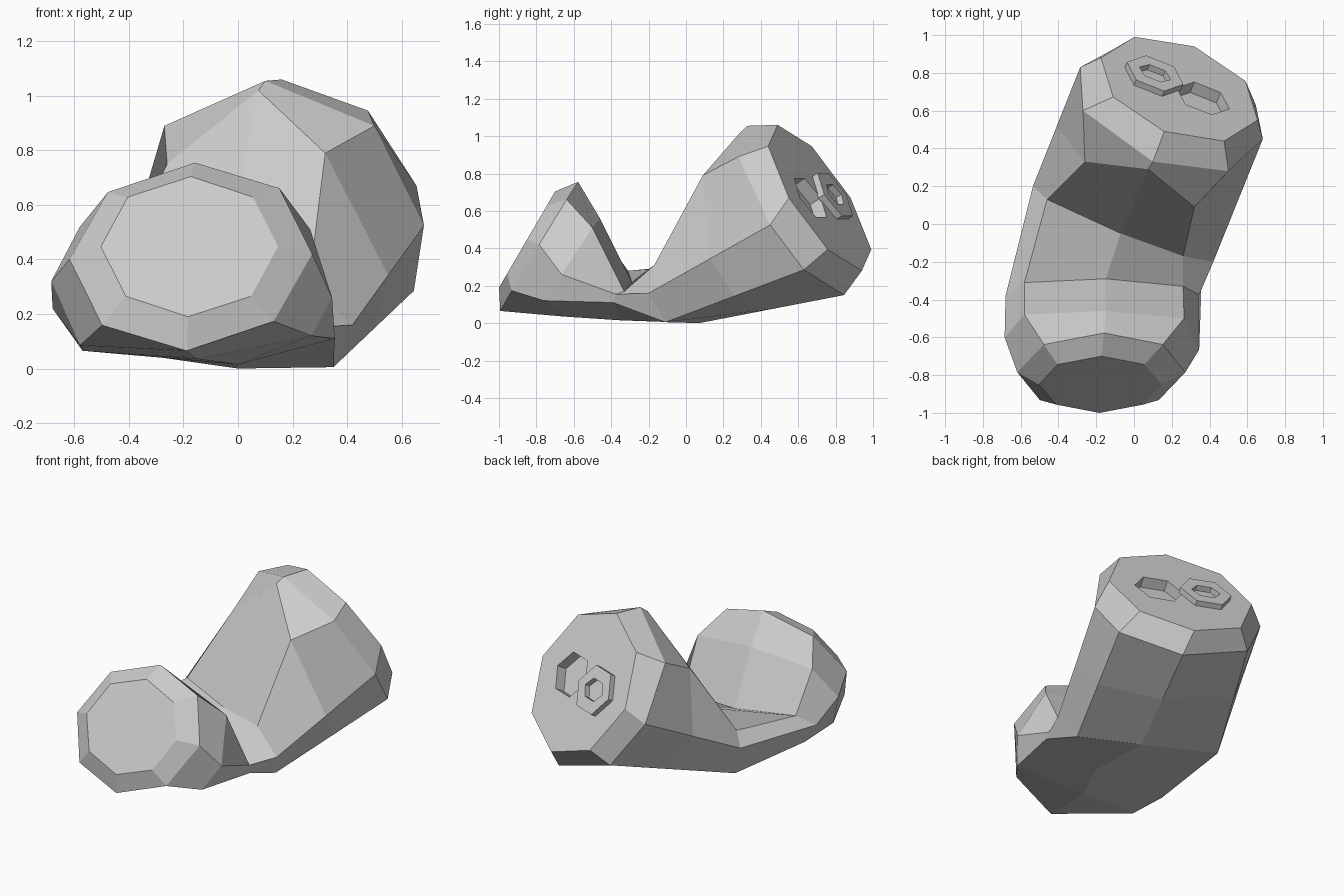
import bpy, bmesh, math
from mathutils import Vector as V

if "Cube" in bpy.data.objects:
    bpy.data.objects.remove(bpy.data.objects["Cube"])


def octagon(c, a, b):
    """Tilted octagon: point 0 lies along b (top), point 2 along a (right)."""
    return [V(c) + V(a) * math.sin(k * math.pi / 4) + V(b) * math.cos(k * math.pi / 4)
            for k in range(8)]


def loft(name, rings, closed=False):
    """Skin a run of rings; either cap the ends or join last ring to first."""
    bm = bmesh.new()
    loops = [[bm.verts.new(p) for p in r] for r in rings]
    pairs = list(zip(loops, loops[1:])) + ([(loops[-1], loops[0])] if closed else [])
    for r, s in pairs:
        for i in range(len(r)):
            j = (i + 1) % len(r)
            bm.faces.new((r[i], r[j], s[j], s[i]))
    if not closed:
        bm.faces.new(loops[0])
        bm.faces.new(loops[-1])
    bmesh.ops.recalc_face_normals(bm, faces=bm.faces)
    me = bpy.data.meshes.new(name)
    bm.to_mesh(me)
    bm.free()
    ob = bpy.data.objects.new(name, me)
    bpy.context.collection.objects.link(ob)
    return ob


# Base end: flat base and rim
base = octagon((-.178, -.85, .447), (.325, 0, 0), (.005, .15, .257))
rim = octagon((-.173, -.785, .41), (.445, 0, .01), (.015, .208, .345))
# Crushed wall between the two ends, each ring running clockwise from the top
front_wall = [(-.15, -.46, .56), (.265, -.5, .51), (.345, -.665, .26), (.27, -.76, .12),
              (-.15, -.65, .035), (-.58, -.7, .085), (-.685, -.6, .32), (-.58, -.48, .52)]
fold_front = [(-.15, -.29, .22), (.26, -.33, .17), (.345, -.375, .155), (.355, -.39, .11),
              (0, -.35, .015), (-.57, -.42, .065), (-.68, -.38, .22), (-.58, -.31, .28)]
fold_back = [(-.07, -.05, .3), (.26, -.17, .31), (.42, -.2, .16), (.35, -.11, .005),
             (0, .07, 0), (-.49, .19, .07), (-.535, .2, .25), (-.46, .13, .32)]
# Lid end: shoulder and lid
shoulder = [V(p) for p in (
    (.1, .33, 1.055), (.5, .28, .89), (.682, .45, .525), (.645, .63, .285),
    (.33, .845, .15), (-.1, .93, .3), (-.285, .83, .58), (-.27, .6, .89))]
lid_c, lid_a, lid_b = V((.24, .715, .67)), V((.415, -.165, 0)), V((-.08, -.225, .39))
lid = octagon(lid_c, lid_a, lid_b)
# Back wall: halfway ring, with the dented top points moved
back_wall = [(V(p) + q) / 2 for p, q in zip(fold_back, shoulder)]
back_wall[0] = V((.075, .29, 1.02))
back_wall[1] = V((.32, .09, .79))
back_wall[7] = V((-.26, .33, .75))

can = loft("can_body", [base, rim, front_wall, fold_front, fold_back,
                        back_wall, shoulder, lid])

# Lid frame for the fittings: u runs toward the tab, v up the lid, n outward
u = -lid_a.normalized()
n = lid_b.cross(lid_a).normalized()
if n.y < 0:
    n = -n
v = n.cross(u).normalized()
if v.z < 0:
    v = -v


def hexagon(offset, ru, rv, h):
    """Hexagon on the lid with corners pointing along u."""
    c = lid_c + u * offset + n * h
    return [c + u * ru * math.cos(k * math.pi / 3) + v * rv * math.sin(k * math.pi / 3)
            for k in range(6)]


# Drinking opening: recessed hexagonal pocket
cutter = loft("opening_cutter", [hexagon(-.135, .15, .14, -.07), hexagon(-.135, .15, .14, .08)])
cutter.hide_render = True
mod = can.modifiers.new("opening", 'BOOLEAN')
mod.operation, mod.object, mod.solver = 'DIFFERENCE', cutter, 'EXACT'
bpy.context.view_layer.objects.active = can
can.select_set(True)
bpy.ops.object.modifier_apply(modifier=mod.name)
bpy.data.objects.remove(cutter)

# Pull tab: raised hexagonal ring
loft("pull_tab", [hexagon(.15, .16, .155, -.005), hexagon(.15, .16, .155, .035),
                  hexagon(.15, .09, .07, .035), hexagon(.15, .09, .07, -.005)], closed=True)
